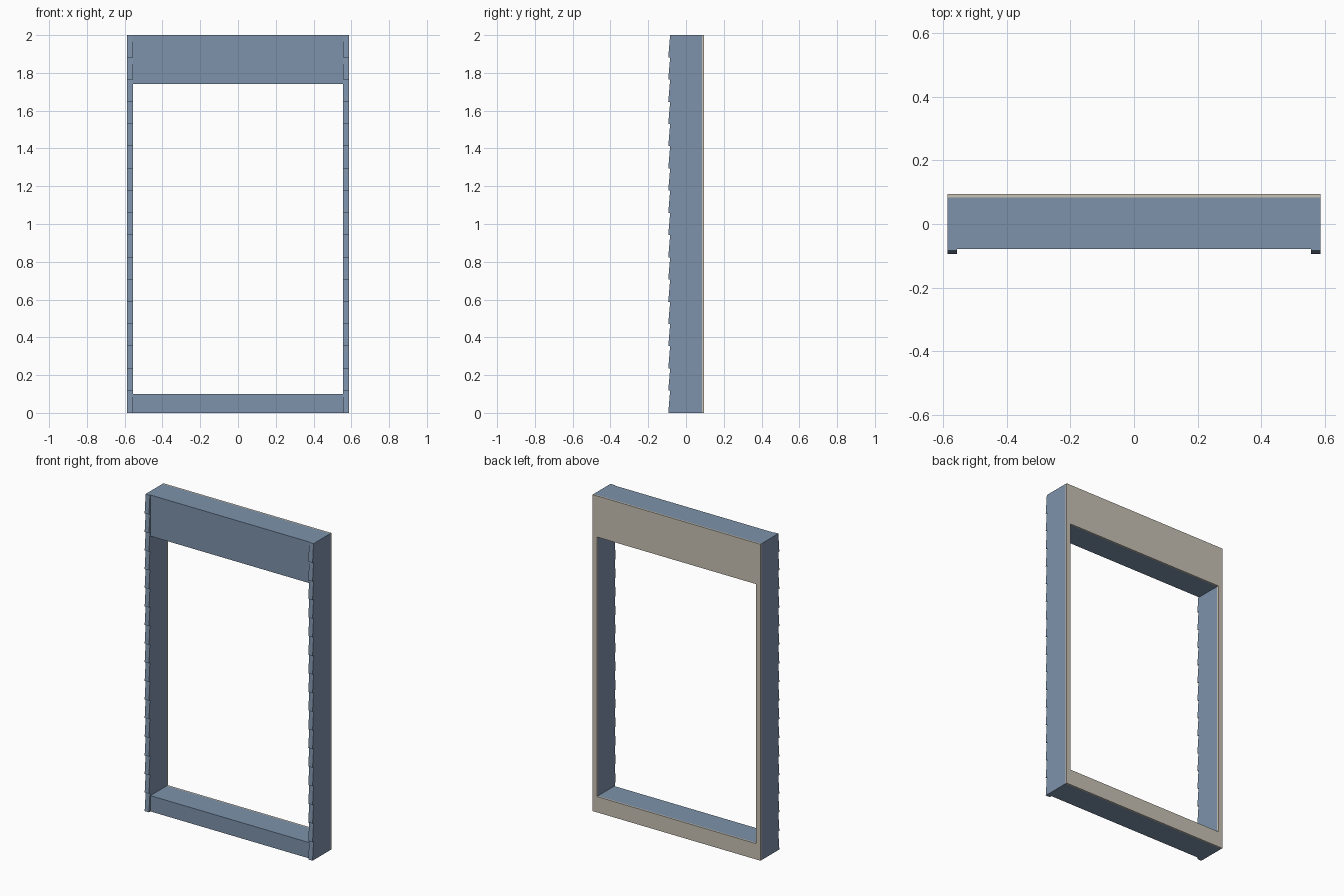
import bpy, bmesh

if "Cube" in bpy.data.objects:
    bpy.data.objects.remove(bpy.data.objects["Cube"])

W, H = 0.587, 2.0            # half width, height
IN, SILL, HEAD = 0.557, 0.10, 1.74   # opening limits
FRONT, MID, BACK = -0.079, 0.084, 0.094
BOARDS = 17


def material(name, rgb):
    m = bpy.data.materials.new(name)
    m.diffuse_color = (*rgb, 1)
    m.use_nodes = True
    m.node_tree.nodes["Principled BSDF"].inputs["Base Color"].default_value = m.diffuse_color
    return m


blue = material("blue_grey_paint", (0.21, 0.29, 0.41))
beige = material("beige_plaster", (0.58, 0.54, 0.46))


def finish(name, bm, mat):
    bmesh.ops.recalc_face_normals(bm, faces=bm.faces)
    me = bpy.data.meshes.new(name)
    bm.to_mesh(me)
    bm.free()
    me.materials.append(mat)
    ob = bpy.data.objects.new(name, me)
    bpy.context.collection.objects.link(ob)
    return ob


def opening_frame(name, y0, y1, mat):
    """Rectangular wall slab with a rectangular opening."""
    bm = bmesh.new()
    outer = [(-W, 0), (W, 0), (W, H), (-W, H)]
    inner = [(-IN, SILL), (IN, SILL), (IN, HEAD), (-IN, HEAD)]
    ring = [[bm.verts.new((x, y, z)) for x, z in loop]
            for y in (y0, y1) for loop in (outer, inner)]
    of, nf, ob, nb = ring
    for i in range(4):
        j = (i + 1) % 4
        for a, b in ((of, nf), (ob, nb), (of, ob), (nf, nb)):
            bm.faces.new((a[i], a[j], b[j], b[i]))
    return finish(name, bm, mat)


# wall core and thin interior lining
opening_frame("wall_core", FRONT, MID, blue)
opening_frame("interior_lining", MID, BACK, beige)

# narrow strips of lapped siding beside the opening
step = H / BOARDS
profile = [(FRONT, 0)]
for k in range(BOARDS):
    profile += [(-0.094, k * step), (-0.084, (k + 1) * step)]
profile.append((FRONT, H))
for side, name in ((-1, "left_siding"), (1, "right_siding")):
    bm = bmesh.new()
    face = bm.faces.new([bm.verts.new((side * IN, y, z)) for y, z in profile])
    ext = bmesh.ops.extrude_face_region(bm, geom=[face], use_keep_orig=True)
    moved = [v for v in ext["geom"] if isinstance(v, bmesh.types.BMVert)]
    bmesh.ops.translate(bm, verts=moved, vec=(side * (W - IN), 0, 0))
    finish(name, bm, blue)
